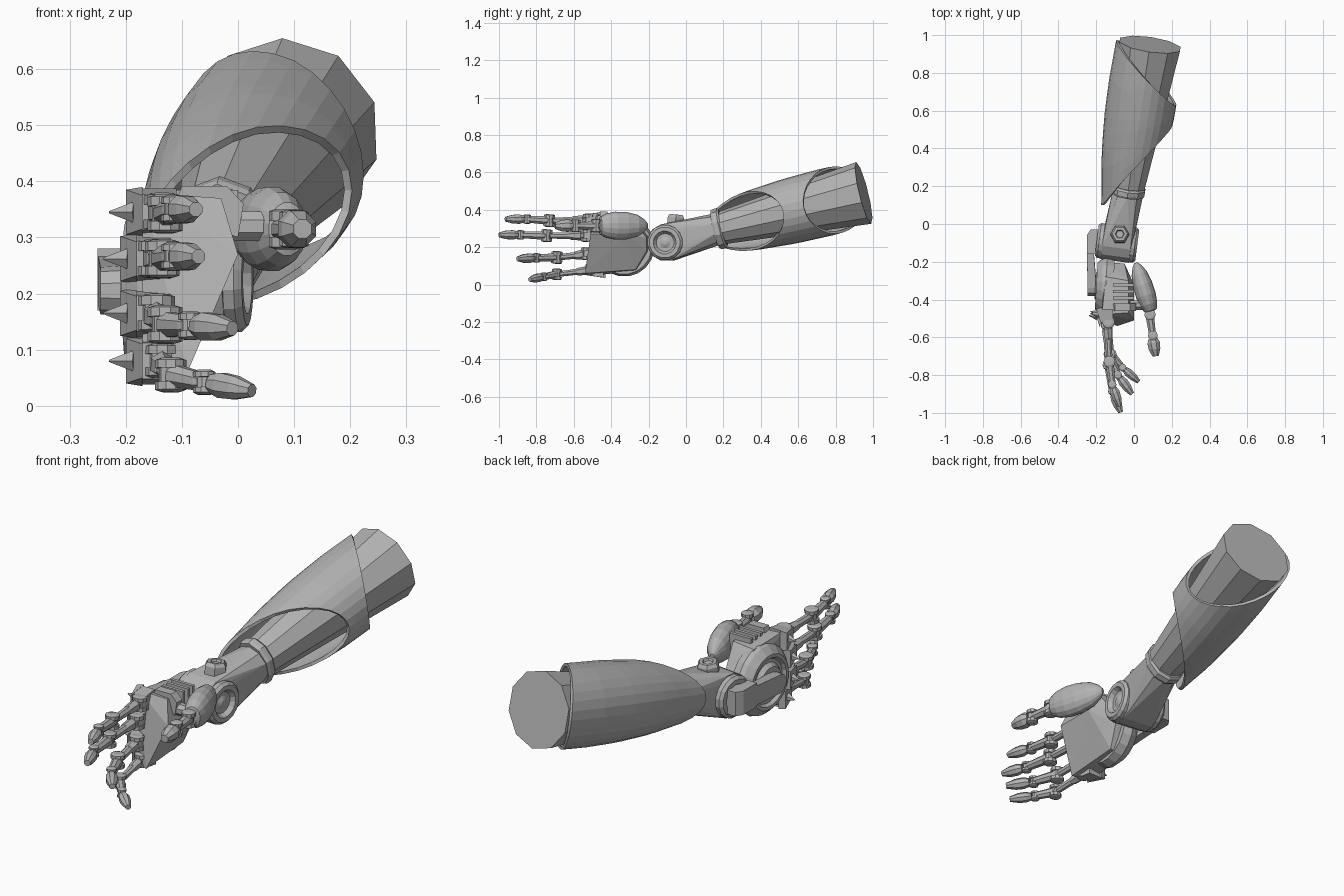
import bpy, bmesh, math
from mathutils import Vector as V, Matrix

cube = bpy.data.objects.get("Cube")
if cube:
    bpy.data.objects.remove(cube, do_unlink=True)

metal = bpy.data.materials.new("plain grey metal")
metal.use_nodes = True
GREY = (0.45, 0.45, 0.45, 1)
metal.diffuse_color = GREY
metal.node_tree.nodes["Principled BSDF"].inputs["Base Color"].default_value = GREY


def finish(name, bm):
    bmesh.ops.recalc_face_normals(bm, faces=bm.faces)
    mesh = bpy.data.meshes.new(name)
    bm.to_mesh(mesh)
    bm.free()
    mesh.materials.append(metal)
    ob = bpy.data.objects.new(name, mesh)
    bpy.context.collection.objects.link(ob)
    return ob


def axes(direction):
    """Unit axis, sideways and upward vectors for a direction."""
    d = V(direction).normalized()
    ref = V((0, 0, 1)) if abs(d.z) < 0.9 else V((1, 0, 0))
    side = d.cross(ref).normalized()
    return d, side, side.cross(d)


def lathe(name, origin, direction, profile, n=12, wide=1, tall=1, turn=0.5):
    """Turn a (distance, radius) profile about an axis, with closed ends."""
    d, s, u = axes(direction)
    bm = bmesh.new()
    rings = []
    for h, r in profile:
        ring = []
        for i in range(n):
            a = math.tau * (i + turn) / n
            ring.append(bm.verts.new(V(origin) + d * h + s * (r * wide * math.cos(a)) + u * (r * tall * math.sin(a))))
        rings.append(ring)
    for p, q in zip(rings, rings[1:]):
        for i in range(n):
            j = (i + 1) % n
            bm.faces.new((p[i], p[j], q[j], q[i]))
    bm.faces.new(rings[0])
    bm.faces.new(rings[-1])
    return finish(name, bm)


def hull(name, points):
    bm = bmesh.new()
    for p in points:
        bm.verts.new(p)
    out = bmesh.ops.convex_hull(bm, input=bm.verts)
    loose = [v for v in bm.verts if not v.link_faces]
    bmesh.ops.delete(bm, geom=loose, context='VERTS')
    bmesh.ops.dissolve_limit(bm, angle_limit=0.02, verts=bm.verts, edges=bm.edges)
    return finish(name, bm)


def circle(center, direction, r, n):
    d, s, u = axes(direction)
    return [V(center) + r * (s * math.cos(math.tau * (i + .5) / n) + u * math.sin(math.tau * (i + .5) / n))
            for i in range(n)]


# Forearm core
WRIST, ELBOW = V((-0.03, 0.18, 0.30)), V((0.085, 0.95, 0.49))
ARM = ELBOW - WRIST
LENGTH = ARM.length
lathe("forearm_core", WRIST, ARM, [(-0.02, 0.085), (LENGTH, 0.17)], 10)


# Open forearm shell, slanted at both ends
def shell_radius(y):
    knots = [(0.05, 0.125), (0.2, 0.145), (0.35, 0.168), (0.55, 0.185), (0.75, 0.19), (1.0, 0.182)]
    for (a, ra), (b, rb) in zip(knots, knots[1:]):
        if y <= b:
            return ra + (rb - ra) * (y - a) / (b - a)
    return knots[-1][1]


d, s, u = axes(ARM)
bm = bmesh.new()
N, ROWS = 28, 9
grid = []
for k in range(ROWS + 1):
    row = []
    for i in range(N):
        a = math.tau * i / N
        c = math.cos(a)
        start, end = 0.31 + 0.21 * c, 0.80 - 0.17 * c
        y = start + (end - start) * k / ROWS
        center = WRIST + ARM * ((y - WRIST.y) / ARM.y)
        r = shell_radius(y)
        p = center + V((r * c, 0, 0)) + V((0, -0.2, 0.98)) * (r * 0.95 * math.sin(a))
        row.append(bm.verts.new(p))
    grid.append(row)
for p, q in zip(grid, grid[1:]):
    for i in range(N):
        j = (i + 1) % N
        bm.faces.new((p[i], p[j], q[j], q[i]))
shell = finish("forearm_shell", bm)
solid = shell.modifiers.new("thickness", 'SOLIDIFY')
solid.thickness = 0.014
solid.offset = -1

# Wrist collar, fork body and round hinge
lathe("wrist_collar", WRIST - d * 0.025, ARM,
      [(0, 0.09), (0.0, 0.104), (0.012, 0.11), (0.035, 0.11), (0.045, 0.1)], 10, wide=0.85)
HUB, AXLE = V((-0.09, -0.1, 0.225)), V((0.99, -0.13, 0)).normalized()
hub_points = circle(HUB - AXLE * 0.075, AXLE, 0.1, 12) + circle(HUB + AXLE * 0.075, AXLE, 0.1, 12)
wrist_points = [WRIST - d * 0.02 + (p - WRIST) * 0.9 for p in circle(WRIST, ARM, 0.095, 10)]
hull("wrist_body", hub_points + wrist_points)
for name, way in (("wrist_cap_left", 1), ("wrist_cap_right", -1)):
    lathe(name, HUB, AXLE * way, [(0.06, 0.095), (0.095, 0.095), (0.108, 0.083), (0.108, 0.062),
                                 (0.088, 0.048), (0.088, 0.03), (0.096, 0.012)], 16)
lathe("wrist_stud", (-0.075, -0.06, 0.3), (0, 0.1, 1),
      [(0, 0.05), (0.06, 0.05), (0.075, 0.04), (0.075, 0.025), (0.066, 0.02)], 6)

# Linkage from the hinge to the back of the hand
DISC = V((-0.15, -0.33, 0.205))
hull("link_root", [(x, y, z) for x, y in ((-0.18, -0.03), (-0.23, -0.03), (-0.25, -0.06), (-0.25, -0.16), (-0.18, -0.16))
                   for z in (0.17, 0.28)])
hull("link_arm", [(x, -0.12, z) for x in (-0.25, -0.215) for z in (0.18, 0.27)]
     + circle((-0.245, -0.34, 0.205), (1, 0, 0), 0.042, 10) + circle((-0.2, -0.34, 0.205), (1, 0, 0), 0.045, 10))

# Dished disc on the back of the hand
lathe("hand_disc", DISC, (-1, 0.06, 0),
      [(-0.04, 0.15), (0.0, 0.162), (0.02, 0.155), (0.05, 0.125), (0.05, 0.11), (0.036, 0.1),
       (0.036, 0.085), (0.055, 0.07), (0.055, 0.05)], 20)

# Palm and hand frame
hull("palm", [(-0.16, -0.2, 0.27), (-0.16, -0.2, 0.17), (-0.05, -0.21, 0.25), (-0.07, -0.21, 0.18),
              (-0.16, -0.26, 0.07), (-0.09, -0.27, 0.08), (-0.17, -0.5, 0.05), (-0.09, -0.54, 0.06),
              (0.0, -0.51, 0.27), (-0.0, -0.32, 0.27), (-0.03, -0.47, 0.37), (-0.03, -0.3, 0.36),
              (-0.17, -0.48, 0.38), (-0.15, -0.28, 0.36)])
hull("palm_rim", [(x, y, z) for y in (-0.46, -0.42)
                  for x, z in ((-0.12, 0.34), (-0.1, 0.392), (-0.02, 0.392), (0.01, 0.36), (0.0, 0.3))])
for k in range(3):
    hull("palm_rib", [(x, -0.33 - 0.035 * k + dy, z) for x in (-0.11, 0.0) for dy in (0, 0.015)
                      for z in (0.3, 0.385)])


# Jointed digits
def bar(name, a, b, r0, r1, n=8, tall=1):
    a, b = V(a), V(b)
    h = (b - a).length
    return lathe(name, a, b - a, [(0, r0 * 0.75), (h * 0.12, r0), (h * 0.85, r1), (h, r1 * 0.7)], n, tall=tall)


def hinge(name, p, axis, r, half):
    axis = V(axis).normalized()
    lathe(name, V(p) - axis * half, axis,
          [(0, r * 0.6), (0.004, r), (half * 0.6, r), (half * 0.6, r * 0.75), (half * 1.4, r * 0.75),
           (half * 1.4, r), (half * 2 - 0.004, r), (half * 2, r * 0.6)], 10)


def fingertip(name, a, b, r):
    a, b = V(a), V(b)
    h = (b - a).length
    lathe(name, a, b - a, [(0, r * 0.7), (h * 0.25, r), (h * 0.6, r * 0.92), (h, r * 0.5)], 8)


FINGERS = {
    "index": ((-0.14, -0.5, 0.345), (-0.13, -0.73, 0.342), (-0.115, -0.85, 0.35), (-0.075, -0.965, 0.35)),
    "middle": ((-0.15, -0.51, 0.262), (-0.135, -0.745, 0.262), (-0.115, -0.885, 0.266), (-0.07, -0.998, 0.266)),
    "ring": ((-0.15, -0.51, 0.165), (-0.13, -0.69, 0.145), (-0.085, -0.8, 0.143), (-0.01, -0.9, 0.138)),
    "little": ((-0.14, -0.49, 0.08), (-0.12, -0.69, 0.055), (-0.06, -0.76, 0.042), (0.025, -0.835, 0.027)),
}
for name, path in FINGERS.items():
    root, mid, far, tip = map(V, path)
    k = 0.9 if name == "little" else 1
    hinge_axis = (0, 0.05, 1)
    # Knuckle block, armour plate and spike
    hull(name + "_knuckle", [root + V((x, y, z)) for x in (-0.035, 0.03)
                             for y, z in ((0.05, 0.042), (0.05, -0.042), (-0.02, 0.032), (-0.02, -0.032))])
    hull(name + "_knuckle_plate", [root + V(p) for p in ((-0.06, 0.05, 0.04), (-0.06, 0.05, -0.04), (-0.03, -0.04, 0.03),
                                                        (-0.03, -0.04, -0.03), (-0.03, 0.06, 0.045), (-0.03, 0.06, -0.045))])
    lathe(name + "_spike", root + V((-0.045, 0.02, 0)), (-1, 0.15, 0), [(0, 0.02), (0.045, 0.002)], 5)
    hinge(name + "_root_hinge", root + V((0.005, -0.02, 0)), hinge_axis, 0.033 * k, 0.034 * k)
    # Slim first bone with a collar, then the curled end
    bar(name + "_first_bone", root, mid, 0.02 * k, 0.018 * k)
    bar(name + "_bone_collar", root.lerp(mid, 0.2), root.lerp(mid, 0.5), 0.026 * k, 0.022 * k, 6)
    hinge(name + "_middle_hinge", mid, hinge_axis, 0.031 * k, 0.034 * k)
    bar(name + "_second_bone", mid, far, 0.024 * k, 0.02 * k)
    hinge(name + "_end_hinge", far, hinge_axis, 0.022 * k, 0.025 * k)
    fingertip(name + "_tip", far.lerp(tip, 0.15), tip, 0.027 * k)

# Thumb with a rounded armoured base
BASE = V((0.01, -0.205, 0.315))
lathe("thumb_base", BASE, (0.08, -0.26, 0),
      [(0, 0.012), (0.02, 0.035), (0.06, 0.06), (0.12, 0.074), (0.18, 0.076), (0.23, 0.066), (0.265, 0.048), (0.27, 0.03)],
      16, wide=0.72)
bar("thumb_axle", (-0.1, -0.43, 0.32), (0.07, -0.43, 0.32), 0.028, 0.028)
hinge("thumb_root_hinge", (0.085, -0.48, 0.315), (0, 0, 1), 0.03, 0.036)
bar("thumb_bone", (0.08, -0.46, 0.315), (0.1, -0.6, 0.315), 0.025, 0.02)
hinge("thumb_end_hinge", (0.1, -0.59, 0.315), (0, 0, 1), 0.026, 0.034)
fingertip("thumb_tip", (0.1, -0.605, 0.315), (0.115, -0.7, 0.315), 0.036)
